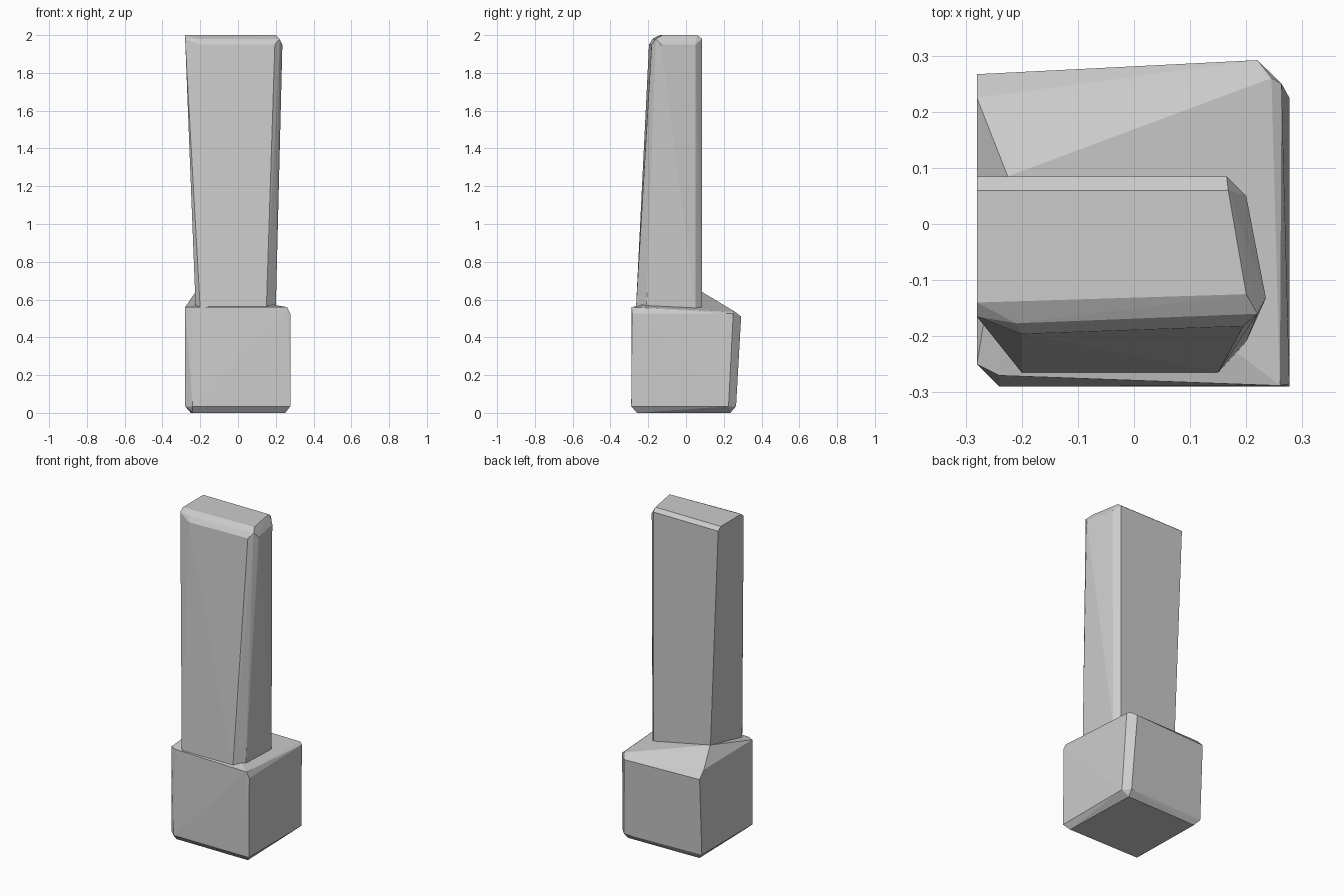
import bpy, bmesh

if "Cube" in bpy.data.objects:
    bpy.data.objects.remove(bpy.data.objects["Cube"])


def hull(name, rings):
    """Faceted convex part from cross-section corner points."""
    bm = bmesh.new()
    for p in rings:
        bm.verts.new(p)
    r = bmesh.ops.convex_hull(bm, input=bm.verts[:])
    junk = {g for g in r["geom_interior"] + r["geom_unused"]
            if isinstance(g, bmesh.types.BMVert)}
    bmesh.ops.delete(bm, geom=list(junk), context='VERTS')
    bmesh.ops.dissolve_limit(bm, angle_limit=0.02, verts=bm.verts[:], edges=bm.edges[:])
    bmesh.ops.recalc_face_normals(bm, faces=bm.faces[:])
    me = bpy.data.meshes.new(name)
    bm.to_mesh(me)
    bm.free()
    ob = bpy.data.objects.new(name, me)
    bpy.context.collection.objects.link(ob)
    return ob


def ring(z, pts):
    return [(x, y, z) for x, y in pts]


# Chunky base block, bevelled at the bottom and rising to a point at back left
base = ring(0, [(-.24, -.26), (.25, -.26), (.235, .235), (-.25, .225)])
base += ring(.035, [(-.28, -.25), (-.24, -.29), (.277, -.29),
                    (.277, .225), (.24, .265), (-.28, .245)])
base += ring(.51, [(.22, .292), (-.28, .267)])
base += ring(.525, [(.277, -.285), (.263, .25)])
base += [(-.28, .225, .555), (-.28, -.25, .56), (-.24, -.27, .56),
         (.26, -.288, .56), (.245, .26, .535), (-.225, .085, .64)]
hull("base_block", base)

# Tall tapered shaft with chamfered corners and top
shaft = ring(.55, [(-.2, -.265), (.15, -.265), (.2, -.21), (.195, .05),
                   (.165, .085), (-.224, .085), (-.224, -.23)])
shaft += ring(1.95, [(-.2, -.196), (.195, -.182), (.235, -.132), (.2, .05)])
shaft += ring(1.98, [(-.28, -.165), (-.21, -.177), (.22, -.16),
                     (.165, .085), (-.28, .085)])
shaft += ring(2, [(-.28, -.14), (.2, -.125), (.168, .06), (-.28, .06)])
hull("tapered_shaft", shaft)
